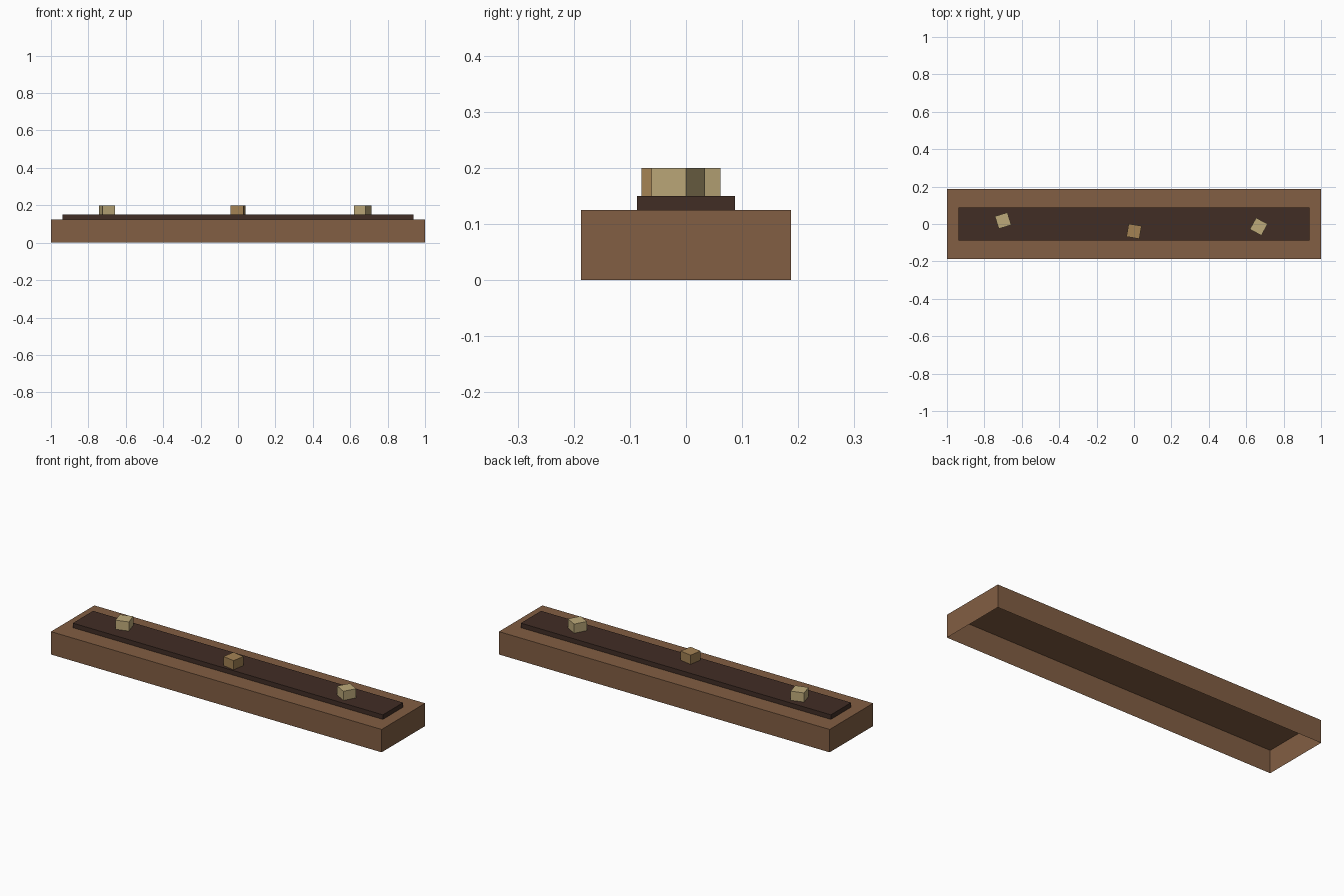
import bpy, bmesh
from math import radians
from mathutils import Matrix

cube = bpy.data.objects.get("Cube")
if cube:
    bpy.data.objects.remove(cube, do_unlink=True)


def material(name, rgb):
    """Flat material from 0-255 sRGB values."""
    colour = [((c / 255 + 0.055) / 1.055) ** 2.4 for c in rgb] + [1.0]
    mat = bpy.data.materials.new(name)
    mat.use_nodes = True
    mat.diffuse_color = colour
    mat.node_tree.nodes["Principled BSDF"].inputs["Base Color"].default_value = colour
    return mat


def open_box(name, size, location, mat, turn=0):
    """Box standing on location, left open underneath."""
    bm = bmesh.new()
    bmesh.ops.create_cube(bm, size=1)
    bottom = [f for f in bm.faces if f.normal.z < -0.5]
    bmesh.ops.delete(bm, geom=bottom, context='FACES_ONLY')
    bmesh.ops.translate(bm, verts=bm.verts, vec=(0, 0, 0.5))
    bmesh.ops.transform(bm, matrix=Matrix.Diagonal((*size, 1)), verts=bm.verts)
    mesh = bpy.data.meshes.new(name)
    bm.to_mesh(mesh)
    bm.free()
    mesh.materials.append(mat)
    obj = bpy.data.objects.new(name, mesh)
    obj.location = location
    obj.rotation_euler.z = radians(turn)
    bpy.context.collection.objects.link(obj)
    return obj


wood = material("brown wood", (130, 94, 67))
soil = material("dark soil", (65, 45, 37))
straw = material("pale straw", (190, 170, 122))
tan = material("tan", (163, 130, 84))

# Hollow trough body and the raised strip on top
open_box("trough", (2, 0.375, 0.125), (0, 0, 0), wood)
open_box("soil_strip", (1.875, 0.175, 0.025), (0, 0, 0.125), soil)

# Small turned blocks along the strip
blocks = [
    ("right_block", -0.70, 0.018, 17, straw),
    ("middle_block", 0.0, -0.039, -10, tan),
    ("left_block", 0.667, -0.014, -28.5, straw),
]
for name, x, y, turn, mat in blocks:
    open_box(name, (0.07, 0.07, 0.05), (x, y, 0.15), mat, turn)
